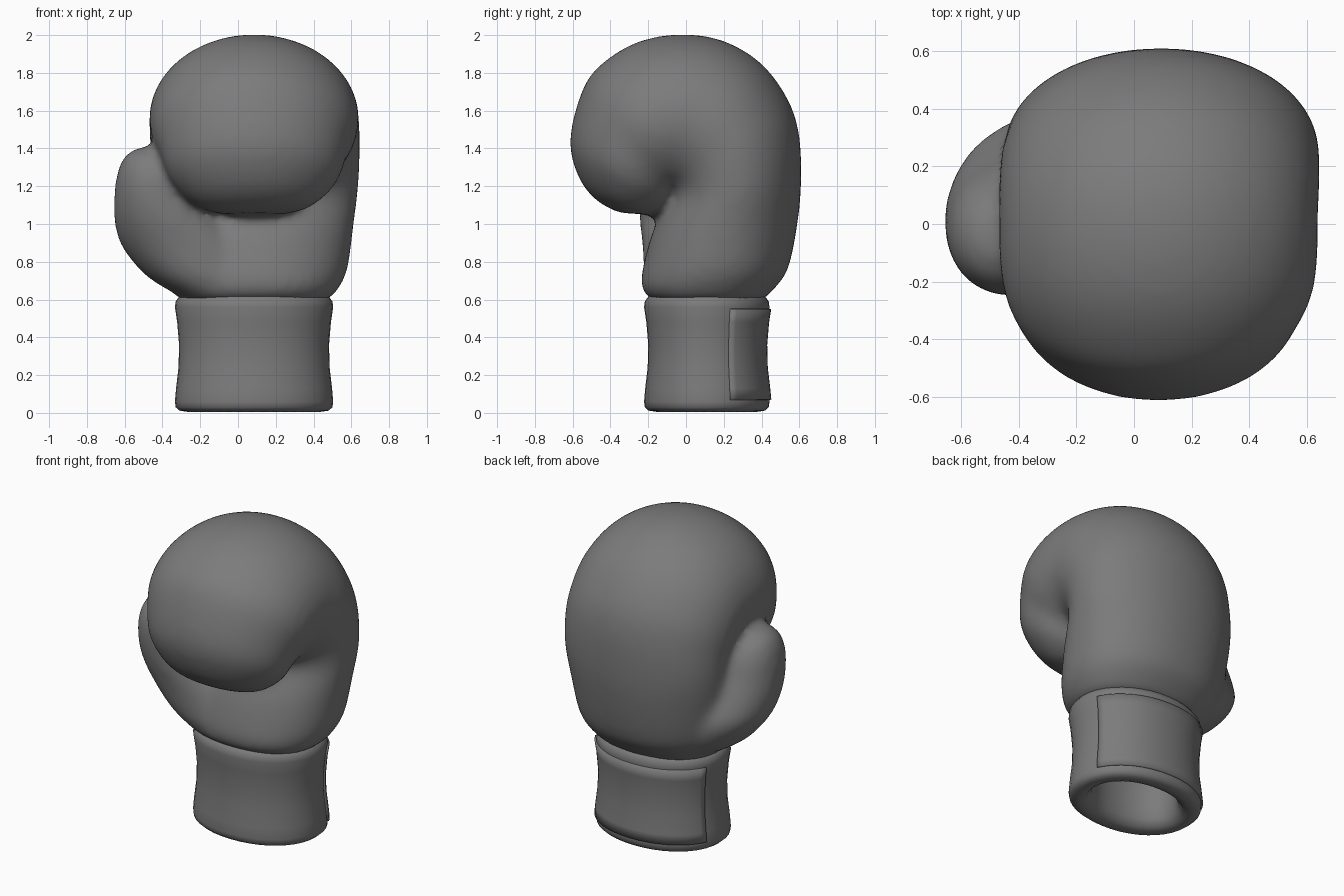
import bpy, bmesh
from math import sin, cos, pi, radians, copysign
from mathutils import Vector

if "Cube" in bpy.data.objects:
    bpy.data.objects.remove(bpy.data.objects["Cube"])

CX, CY = 0.085, 0.11      # centre of the wrist
GREY = bpy.data.materials.new("dark_grey")
GREY.diffuse_color = (0.2, 0.2, 0.2, 1)
GREY.use_nodes = True
GREY.node_tree.nodes["Principled BSDF"].inputs["Base Color"].default_value = GREY.diffuse_color


def oval(c, u, v, a, e=2.1):
    """Point at angle a on a superellipse with half axes u and v."""
    f = lambda t: copysign(abs(t) ** (2 / e), t)
    return Vector(c) + Vector(u) * f(cos(a)) + Vector(v) * f(sin(a))


def spline(rows, steps=3):
    """Smooth a table of section values with Catmull-Rom."""
    out = []
    for i in range(len(rows) - 1):
        p = [rows[max(0, min(len(rows) - 1, i + k))] for k in (-1, 0, 1, 2)]
        for s in range(steps):
            t = s / steps
            out.append([0.5 * (2 * b + (c - a) * t + (2 * a - 5 * b + 4 * c - d) * t * t
                               + (3 * b - a - 3 * c + d) * t ** 3)
                        for a, b, c, d in zip(*p)])
    return out + [list(rows[-1])]


def loft(bm, rings, closed=True, caps=True):
    vs = [[bm.verts.new(p) for p in r] for r in rings]
    n = len(vs[0])
    for a, b in zip(vs, vs[1:]):
        for i in range(n if closed else n - 1):
            j = (i + 1) % n
            bm.faces.new((a[i], a[j], b[j], b[i]))
    if caps:
        bm.faces.new(vs[0][::-1])
        bm.faces.new(vs[-1])


def finish(bm, name):
    bmesh.ops.recalc_face_normals(bm, faces=bm.faces)
    me = bpy.data.meshes.new(name)
    bm.to_mesh(me)
    bm.free()
    me.materials.append(GREY)
    for p in me.polygons:
        p.use_smooth = True
    ob = bpy.data.objects.new(name, me)
    bpy.context.collection.objects.link(ob)
    return ob


N = 40
ANG = [2 * pi * i / N for i in range(N)]

# Mitt: sections fan round the curl (inner y,z / outer y,z / left x, right x)
hand = [(-.19, .60, .41, .60, -.31, .48), (-.235, .66, .46, .65, -.35, .53),
        (-.23, .76, .54, .76, -.41, .58), (-.18, .95, .59, 1.0, -.44, .61),
        (-.10, 1.12, .61, 1.22, -.45, .635), (-.12, 1.17, .60, 1.47, -.455, .645),
        (-.14, 1.17, .54, 1.66, -.465, .645), (-.15, 1.15, .40, 1.85, -.47, .645),
        (-.13, 1.12, .20, 1.97, -.47, .64), (-.11, 1.11, -.02, 2.005, -.47, .64),
        (-.07, 1.11, -.24, 1.97, -.465, .635), (-.05, 1.12, -.42, 1.87, -.45, .62),
        (-.04, 1.11, -.54, 1.73, -.42, .585), (-.05, 1.09, -.615, 1.45, -.37, .54),
        (-.08, 1.07, -.57, 1.25, -.29, .46), (-.14, 1.05, -.48, 1.13, -.20, .37),
        (-.20, 1.05, -.36, 1.06, -.10, .26)]
bm = bmesh.new()
rings = []
for k, (yi, zi, yo, zo, xl, xr) in enumerate(spline(hand)):
    c = ((xl + xr) / 2, (yi + yo) / 2, (zi + zo) / 2)
    e = 2.0 + 0.3 * max(0, 1 - k / 15)
    rings.append([oval(c, ((xr - xl) / 2, 0, 0), (0, (yo - yi) / 2, (zo - zi) / 2), a, e)
                  for a in ANG])
loft(bm, rings)

# Thumb: centre x,y,z and half sizes, blended into the mitt
thumb = [(-.06, .09, .62, .25, .28), (-.15, .09, .72, .33, .31), (-.26, .08, .88, .355, .31),
         (-.36, .03, 1.02, .295, .275), (-.42, -.01, 1.15, .235, .24),
         (-.44, -.03, 1.27, .20, .21), (-.46, -.04, 1.36, .14, .15),
         (-.47, -.05, 1.405, .06, .06)]
loft(bm, [[oval((x, y, z), (rx, 0, 0), (0, ry, 0), a) for a in ANG]
          for x, y, z, rx, ry in spline(thumb)])
mitt = finish(bm, "mitt_with_thumb")
rm = mitt.modifiers.new("merge", 'REMESH')
rm.mode = 'VOXEL'
rm.voxel_size = 0.024
rm.use_smooth_shade = True
sm = mitt.modifiers.new("soften", 'SMOOTH')
sm.factor = 0.5
sm.iterations = 14


# Cuff: padded tube, outer wall then rolled lip and inner wall
def wrist(d, z, a):
    return oval((CX, CY, z), (0.415 + d, 0, 0), (0, 0.328 + d, 0), a)


profile = [(-.14, .62), (-.06, .63), (-.02, .618), (.0, .59), (.004, .56), (-.008, .48),
           (-.018, .36), (-.015, .24), (-.002, .13), (.004, .06), (.0, .03), (-.02, .012),
           (-.06, .006), (-.10, .02), (-.13, .06), (-.14, .15), (-.14, .62)]
bm = bmesh.new()
loft(bm, [[wrist(d, z, a) for a in ANG] for d, z in profile], caps=False)
bmesh.ops.remove_doubles(bm, verts=bm.verts, dist=1e-4)
finish(bm, "cuff")

# Strap: thin panel wrapped round the back of the cuff
arc = [radians(21 + 138 * i / 24) for i in range(25)]
bm = bmesh.new()
loft(bm, [[wrist(d + .01, z, a) for a in arc]
          for d, z in [(.004, .07), (-.002, .13), (-.015, .24), (-.018, .36),
                       (-.008, .48), (.003, .55)]], closed=False, caps=False)
strap = finish(bm, "wrist_strap")
so = strap.modifiers.new("thickness", 'SOLIDIFY')
so.thickness = 0.02
so.offset = -1
bpy.ops.object.select_all(action='DESELECT')
strap.select_set(True)
bpy.context.view_layer.objects.active = strap
bpy.ops.object.shade_smooth_by_angle(angle=radians(40))
